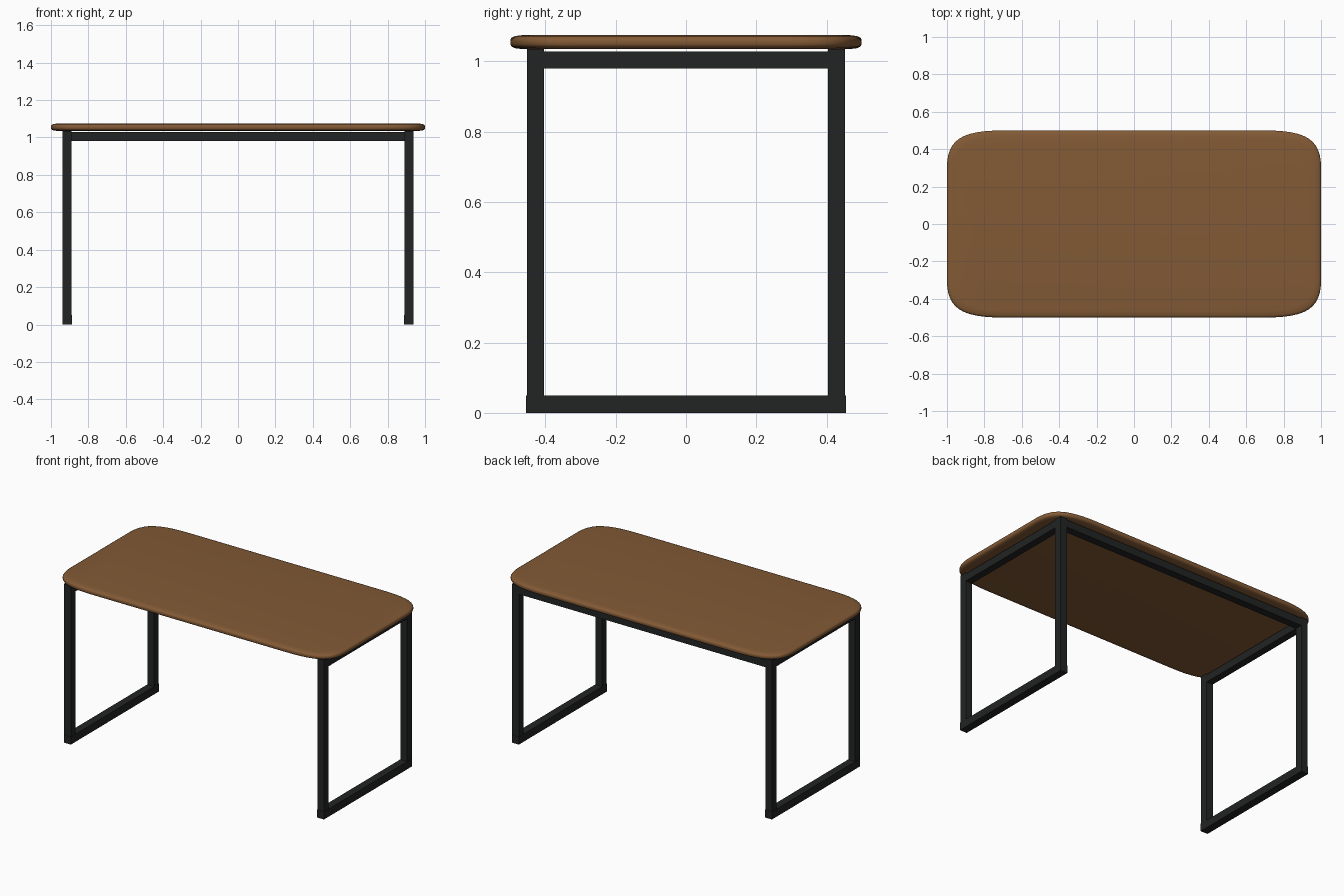
import bpy, bmesh, math

cube = bpy.data.objects.get("Cube")
if cube:
    bpy.data.objects.remove(cube, do_unlink=True)


def make_material(name, rgb):
    mat = bpy.data.materials.new(name)
    mat.use_nodes = True
    mat.diffuse_color = (*rgb, 1)
    mat.node_tree.nodes["Principled BSDF"].inputs["Base Color"].default_value = (*rgb, 1)
    return mat


wood = make_material("brown wood", (0.225, 0.102, 0.036))
steel = make_material("black steel", (0.016, 0.017, 0.017))


def add_object(name, bm, mat):
    bmesh.ops.recalc_face_normals(bm, faces=bm.faces)
    mesh = bpy.data.meshes.new(name)
    bm.to_mesh(mesh)
    bm.free()
    mesh.materials.append(mat)
    obj = bpy.data.objects.new(name, mesh)
    bpy.context.collection.objects.link(obj)
    return obj


def add_bar(name, low, high):
    bm = bmesh.new()
    bmesh.ops.create_cube(bm, size=1)
    for v in bm.verts:
        v.co = [a + (b - a) * (c + 0.5) for a, b, c in zip(low, high, v.co)]
    return add_object(name, bm, steel)


# Tabletop: long soft corners, stacked rings for the rounded rim
def corner_curve(steps=12):
    start, end, k = (0.70, 0.50), (1.0, 0.30), 0.75
    h1 = (start[0] + (1 - start[0]) * k, 0.5)
    h2 = (1.0, end[1] + (0.5 - end[1]) * k)
    points = []
    for i in range(steps + 1):
        t = i / steps
        w = ((1 - t) ** 3, 3 * t * (1 - t) ** 2, 3 * t * t * (1 - t), t ** 3)
        points.append([sum(a * p[n] for a, p in zip(w, (start, h1, h2, end))) for n in (0, 1)])
    return points


corner = corner_curve()
outline = []
for sx, sy in ((1, 1), (1, -1), (-1, -1), (-1, 1)):
    pts = corner if sx * sy > 0 else corner[::-1]
    outline += [(sx * x, sy * y) for x, y in pts]

rim = [(0.035, 1.035), (0.012, 1.038), (0.003, 1.043), (0, 1.049),
       (0, 1.061), (0.003, 1.067), (0.012, 1.072), (0.035, 1.075)]
bm = bmesh.new()
rings = [[bm.verts.new((x * (1 - inset), y * (1 - 2 * inset), z)) for x, y in outline]
         for inset, z in rim]
count = len(outline)
for lower, upper in zip(rings, rings[1:]):
    for i in range(count):
        j = (i + 1) % count
        bm.faces.new((lower[i], lower[j], upper[j], upper[i]))
bm.faces.new(rings[0])
bm.faces.new(rings[-1])
top = add_object("tabletop", bm, wood)
bpy.context.view_layer.objects.active = top
top.select_set(True)
bpy.ops.object.shade_smooth_by_angle(angle=math.radians(35))

# Side frames: two legs, a floor rail and an upper rail each
for side, s in (("left", 1), ("right", -1)):
    x0, x1 = sorted((s * 0.89, s * 0.937))
    for end, e in (("front", -1), ("back", 1)):
        y0, y1 = sorted((e * 0.404, e * 0.453))
        add_bar(f"{side}_{end}_leg", (x0, y0, 0.04), (x1, y1, 1.036))
    add_bar(f"{side}_floor_rail", (x0 - 0.002, -0.455, 0), (x1 + 0.002, 0.455, 0.05))
    add_bar(f"{side}_upper_rail", (x0, -0.41, 0.98), (x1, 0.41, 1.029))

# Back rail joining the side frames
add_bar("back_rail", (-0.895, 0.404, 0.98), (0.895, 0.453, 1.029))
